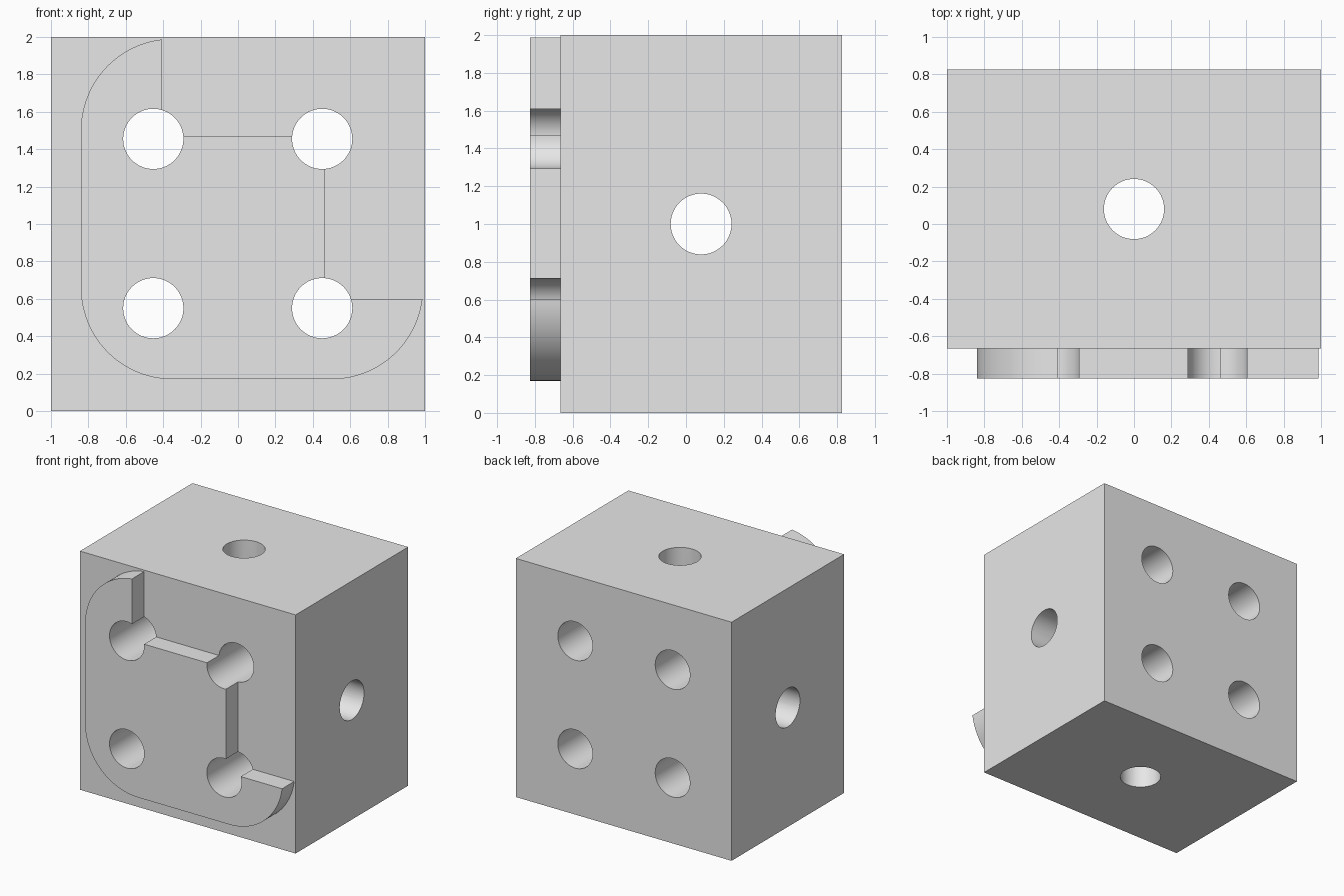
import bpy, bmesh, math
from mathutils import Vector

default = bpy.data.objects.get("Cube")
if default:
    bpy.data.objects.remove(default, do_unlink=True)

grey = bpy.data.materials.new("light grey")
grey.use_nodes = True
colour = (0.8, 0.8, 0.8, 1)
grey.diffuse_color = colour
grey.node_tree.nodes["Principled BSDF"].inputs["Base Color"].default_value = colour

BACK, FACE, FRONT = 0.825, -0.665, -0.825
HOLE = 0.161


def prism(name, outline, y0, y1):
    """Extrude an (x, z) outline from y0 to y1."""
    bm = bmesh.new()
    base = bm.faces.new([bm.verts.new((x, y0, z)) for x, z in outline])
    grown = bmesh.ops.extrude_face_region(bm, geom=[base])["geom"]
    verts = [g for g in grown if isinstance(g, bmesh.types.BMVert)]
    bmesh.ops.translate(bm, verts=verts, vec=(0, y1 - y0, 0))
    bmesh.ops.recalc_face_normals(bm, faces=bm.faces)
    mesh = bpy.data.meshes.new(name)
    bm.to_mesh(mesh)
    bm.free()
    mesh.materials.append(grey)
    obj = bpy.data.objects.new(name, mesh)
    bpy.context.collection.objects.link(obj)
    return obj


def arc(cx, cz, r, a0, a1, steps=24):
    angles = [math.radians(a0 + (a1 - a0) * i / steps) for i in range(steps + 1)]
    return [(cx + r * math.cos(a), cz + r * math.sin(a)) for a in angles]


def drill(obj, centre, axis):
    """Cut a round hole through the whole part along an axis."""
    bpy.ops.mesh.primitive_cylinder_add(vertices=64, radius=HOLE, depth=4, location=centre)
    cutter = bpy.context.object
    cutter.name = "hole_cutter"
    cutter.data.materials.append(grey)
    cutter.rotation_euler = Vector(axis).to_track_quat("Z", "Y").to_euler()
    cutter.hide_render = True
    bpy.context.view_layer.update()
    cut = obj.modifiers.new("hole", "BOOLEAN")
    cut.operation, cut.solver, cut.object = "DIFFERENCE", "EXACT", cutter
    bpy.ops.object.select_all(action="DESELECT")
    bpy.context.view_layer.objects.active = obj
    obj.select_set(True)
    bpy.ops.object.modifier_apply(modifier=cut.name)
    bpy.data.objects.remove(cutter, do_unlink=True)


# Main block
block = prism("block", [(-1, 0), (1, 0), (1, 2), (-1, 2)], FACE, BACK)

# Raised front plate: rounded outside corners, stepped inner edge
R = 0.49
outline = arc(-0.35, 1.5, R, 96.5, 180)
outline += arc(-0.35, 0.66, R, 180, 270)
outline += arc(0.5, 0.66, R, 270, 353)
outline += [(0.465, 0.6), (0.465, 1.47), (-0.405, 1.47)]
plate = prism("front_plate", outline, FRONT, FACE)

# Four holes front to back, then the side and vertical holes
for part in (block, plate):
    for x in (-0.453, 0.45):
        for z in (0.55, 1.455):
            drill(part, (x, 0, z), (0, 1, 0))
drill(block, (0, 0.08, 1), (1, 0, 0))
drill(block, (0, 0.08, 1), (0, 0, 1))

# Smooth curved walls, sharp edges
for part in (block, plate):
    bpy.ops.object.select_all(action="DESELECT")
    bpy.context.view_layer.objects.active = part
    part.select_set(True)
    bpy.ops.object.shade_smooth_by_angle(angle=math.radians(30))
